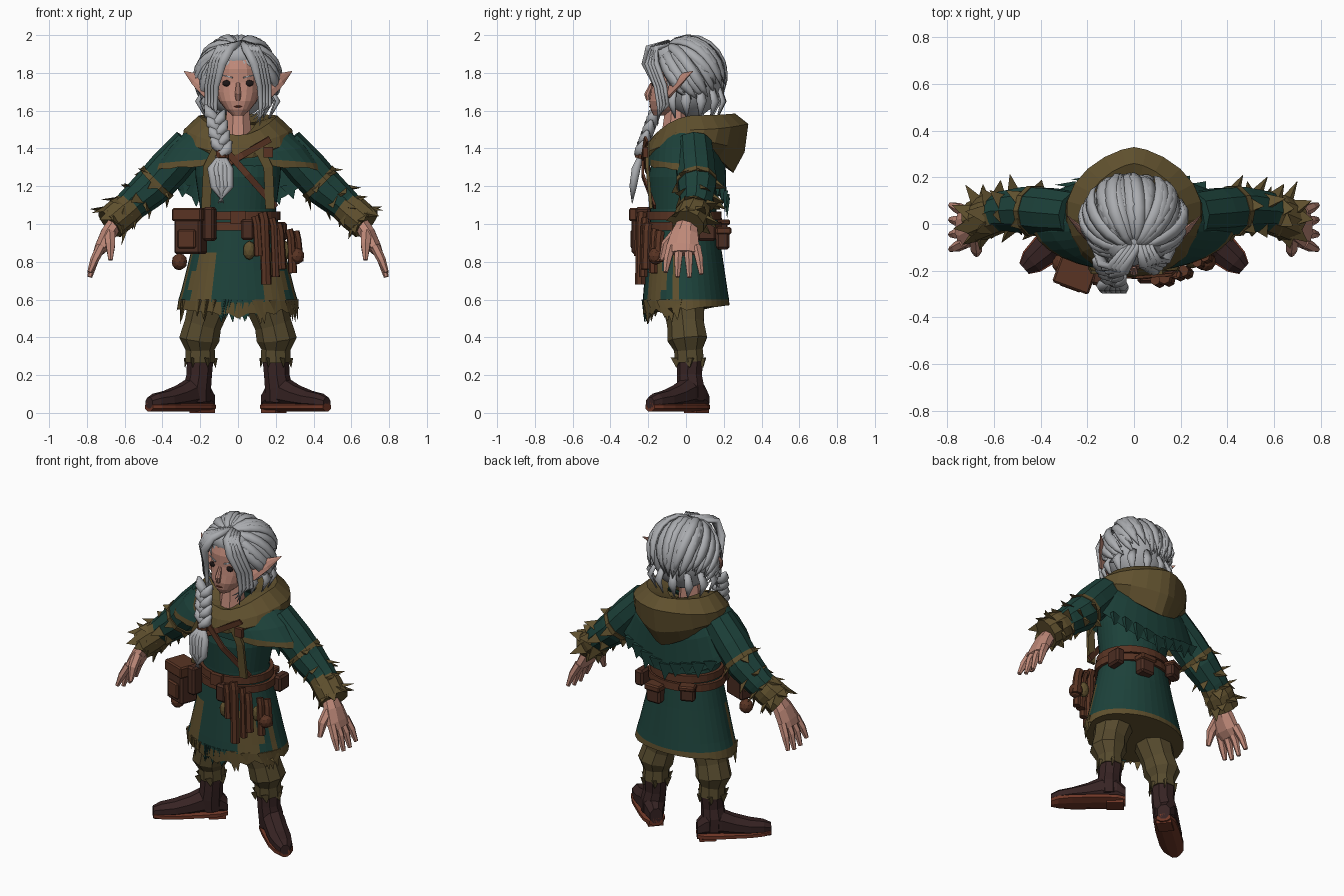
import bpy, bmesh, math, random
from mathutils import Vector, Matrix

random.seed(4)
if "Cube" in bpy.data.objects:
    bpy.data.objects.remove(bpy.data.objects["Cube"])


def material(name, *rgb):
    m = bpy.data.materials.new(name)
    m.use_nodes = True
    m.diffuse_color = (*rgb, 1)
    m.node_tree.nodes["Principled BSDF"].inputs["Base Color"].default_value = (*rgb, 1)
    return m


green = material("green cloth", .012, .054, .043)
olive = material("olive cloth", .115, .08, .027)
trouser = material("trouser cloth", .095, .07, .027)
silver = material("silver hair", .4, .41, .43)
skin = material("skin", .52, .25, .19)
leather = material("brown leather", .1, .034, .017)
dark = material("dark leather", .07, .026, .016)
boot = material("boot leather", .038, .017, .017)
sole = material("red sole", .16, .038, .02)
black = material("eye black", .012, .008, .008)


def finish(name, bm, *mats, smooth=False, rule=None, bevel=0):
    bmesh.ops.recalc_face_normals(bm, faces=bm.faces)
    if rule:
        for f in bm.faces:
            f.material_index = rule(f.calc_center_median())
    me = bpy.data.meshes.new(name)
    bm.to_mesh(me)
    bm.free()
    for m in mats:
        me.materials.append(m)
    ob = bpy.data.objects.new(name, me)
    bpy.context.collection.objects.link(ob)
    if smooth:
        me.shade_smooth()
    if bevel:
        mod = ob.modifiers.new("soft edges", 'BEVEL')
        mod.width = bevel


def loft(bm, rings, caps=True):
    """Join rings of points into a skin."""
    rows = [[bm.verts.new(p) for p in r] for r in rings]
    n = len(rows[0])
    for a, b in zip(rows, rows[1:]):
        for i in range(n):
            bm.faces.new((a[i], a[(i + 1) % n], b[(i + 1) % n], b[i]))
    if caps:
        bm.faces.new(rows[0])
        bm.faces.new(rows[-1])


def ring(w, yf, yb, zf, zs=None, zb=None, n=28, front=1, back=1, rag=0):
    """Level loop with its own front, side and back heights."""
    zs = zf if zs is None else zs
    zb = zf if zb is None else zb
    pts = []
    for i in range(n):
        t = math.tau * i / n
        s, c = math.sin(t), math.cos(t)
        x = w * math.copysign(abs(s) ** (front if c > 0 else back), s)
        z = zs + ((zf if c > 0 else zb) - zs) * c * c - random.random() * rag * (1 + c)
        pts.append((x, (yf + yb) / 2 - (yb - yf) / 2 * c, z))
    return pts


def sweep(bm, pts, radii, n=8, side=(0, 1, 0)):
    """Tube along a path, with round or (wide, thin) sections."""
    pts = [Vector(p) for p in pts]
    rings = []
    for i, (p, r) in enumerate(zip(pts, radii)):
        a, b = r if isinstance(r, tuple) else (r, r)
        t = (pts[min(i + 1, len(pts) - 1)] - pts[max(i - 1, 0)]).normalized()
        u = Vector(side)
        u = (u - t * u.dot(t)).normalized()
        v = t.cross(u)
        angles = [math.tau * (k + .5) / n for k in range(n)]
        rings.append([p + u * a * math.cos(q) + v * b * math.sin(q) for q in angles])
    loft(bm, rings)


def spike(bm, base, tip, w, side=(.3, .8, .5)):
    sweep(bm, [base, tip], [(w, w * .3), (.002, .001)], n=3, side=side)


def blob(bm, at, size, sub=2):
    m = Matrix.Translation(at) @ Matrix.Diagonal((*size, 1))
    bmesh.ops.create_icosphere(bm, subdivisions=sub, radius=1, matrix=m)


def box(bm, at, size, turn=0):
    m = Matrix.Translation(at) @ Matrix.Rotation(turn, 4, 'Z') @ Matrix.Diagonal((*size, 1))
    bmesh.ops.create_cube(bm, size=1, matrix=m)


# Head, neck and face
bm = bmesh.new()
loft(bm, [ring(*r, n=20, front=.8) for r in (
    (.03, -.172, -.09, 1.575), (.065, -.188, -.03, 1.605), (.1, -.195, .03, 1.65),
    (.118, -.188, .08, 1.7), (.12, -.183, .1, 1.75), (.12, -.185, .1, 1.82),
    (.1, -.165, .09, 1.89), (.04, -.1, .05, 1.93))])
sweep(bm, [(0, -.06, 1.41), (0, -.05, 1.64)], [.085, .06])
sweep(bm, [(0, -.18, 1.745), (0, -.205, 1.685), (0, -.2, 1.655)], [.01, .018, .012], side=(1, 0, 0))
finish("head", bm, skin)
bm = bmesh.new()
blob(bm, (0, -.191, 1.622), (.024, .006, .005))
finish("mouth", bm, sole)
for s, tag in ((1, "left"), (-1, "right")):
    bm = bmesh.new()
    blob(bm, (s * .06, -.172, 1.745), (.024, .01, .017))
    finish(tag + "_eye", bm, black)
    bm = bmesh.new()
    sweep(bm, [(s * .03, -.187, 1.775), (s * .09, -.16, 1.79)], [.006, .004], n=4)
    finish(tag + "_eyebrow", bm, silver)
    bm = bmesh.new()
    sweep(bm, [(s * .1, -.08, 1.69), (s * .15, -.08, 1.715), (s * .22, -.03, 1.765), (s * .285, .035, 1.808)],
          [(.04, .02), (.058, .016), (.038, .011), (.002, .002)], side=(0, .35, 1))
    finish(tag + "_ear", bm, skin)

# Hair: a cap under flat locks swept back from the parting to the nape
bm = bmesh.new()
blob(bm, (0, .03, 1.77), (.19, .165, .205), sub=3)
blob(bm, (0, -.065, 1.885), (.135, .115, .085))
tilt = Matrix.Rotation(.75, 3, 'X')
for k in range(60):
    phi = math.tau * k / 60
    near = min(phi, math.tau - phi)
    reach = .55 if near < .85 else 1.65 + .4 * (near - .85) + random.uniform(-.15, .15)
    lift, drift = random.uniform(.97, 1.1), random.uniform(-.3, .3)
    path = []
    for j in range(9):
        th, q = .08 + reach * j / 8, phi + drift * j / 8
        d = tilt @ Vector((math.sin(th) * math.sin(q), -math.sin(th) * math.cos(q), math.cos(th)))
        path.append(Vector((.207 * lift * d.x, .025 + .18 * lift * d.y, 1.77 + .212 * lift * d.z)))
    sweep(bm, path, [(.012, .008), (.02, .011), *[(.03, .014)] * 5, (.02, .01), (.002, .002)], n=6,
          side=tilt @ Vector((math.cos(phi), math.sin(phi), 0)))
# Locks parted over the forehead and hanging beside the cheeks
for s in (1, -1):
    for d in range(4):
        g = d * .016
        sweep(bm, [(.02 + s * g, -.09, 1.965 - g * .3), (s * (.045 + g), -.175 + g * .3 - (s < 0) * .025, 1.93),
                   (s * (.085 + g), -.205 + g - (s < 0) * .015, 1.85), (s * (.115 + g), -.16 + g, 1.73),
                   (s * (.12 + g), -.145 + g, 1.63), (s * (.115 - g), -.15, 1.52 + g)],
              [(.014, .012), (.028, .018), (.026, .016), (.017, .012), (.013, .01), .002], n=6, side=(1, 0, 0))
# Loose curls at the sides and back
for k in range(10):
    a = .9 + 4.4 * k / 9
    x, y = math.sin(a), -math.cos(a)
    sweep(bm, [(.17 * x, .03 + .15 * y, 1.72), (.215 * x, .03 + .175 * y, 1.65), (.17 * x, .03 + .14 * y, 1.56)],
          [(.02, .012), (.03, .014), .003], n=6, side=(-y, x, 0))
finish("hair", bm, silver, smooth=True)

# Braid, its tie and its loose end
bm = bmesh.new()
for k in range(8):
    f, s = k / 7, 1 if k % 2 else -1
    x, y, z = -.125 + .04 * f, -.165 - .07 * f, 1.59 - .19 * f
    sweep(bm, [(x + s * .048, y + .012, z + .04), (x + s * .03, y, z), (x, y - .008, z - .03), (x - s * .03, y + .005, z - .05)],
          [.008, (.034, .03), (.032, .028), .01], n=7)
for d in range(5):
    x = -.085 + (d - 2) * .02
    sweep(bm, [(-.085, -.235, 1.37), (x * 1.1, -.265, 1.29), (x, -.28, 1.2), (-.075 - d * .008, -.285, 1.11 + d % 2 * .04)],
          [.014, .026, .022, .002], n=6)
finish("braid", bm, silver, smooth=True)
bm = bmesh.new()
sweep(bm, [(-.083, -.23, 1.385), (-.083, -.24, 1.345)], [.036, .034])
finish("braid_tie", bm, leather)

# Tunic with olive hem, side seams and front patches
bm = bmesh.new()
loft(bm, [ring(*r, n=40) for r in (
    (.14, -.09, .12, 1.4), (.23, -.17, .17, 1.37), (.225, -.2, .19, 1.25), (.2, -.19, .16, 1.08),
    (.215, -.19, .17, 1), (.25, -.205, .19, .85), (.275, -.215, .205, .75), (.3, -.225, .22, .65))]
    + [ring(.315, -.23, .228, .585, .6, .6, n=40), ring(.325, -.225, .23, .545, .565, .57, n=40, rag=.03)])


def tunic_colour(c):
    if c.z < .59:
        return 1
    patch = c.y < -.05 and .12 < abs(c.x) < (.26 if c.z < .7 else .2) and c.z < .8
    seam = abs(c.y + .06) < .022 and c.z < .9
    return int(patch or seam)


finish("tunic", bm, green, olive, rule=tunic_colour)
for name, low, high, tips, mat in (("hem_tatters", .35, 1.4, (.47, .53), olive), ("front_tatters", 0, .4, (.48, .52), green)):
    bm = bmesh.new()
    for k in range(14):
        a = random.uniform(low, high) * (1 if k % 2 else -1)
        x, y = .31 * math.sin(a), -.22 * math.cos(a)
        spike(bm, (x, y, .6), (x * 1.04, y, random.uniform(*tips)), .05, side=(-y, x, 0))
    finish(name, bm, mat)

# Shoulder mantle, with a trimmed edge and a long back
bm = bmesh.new()
loft(bm, [ring(.14, -.09, .13, 1.42, 1.5, 1.5, n=32), ring(.28, -.18, .19, 1.4, 1.485, 1.42, n=32),
          ring(.36, -.2, .21, 1.37, 1.41, 1.3, n=32), ring(.425, -.205, .215, 1.345, 1.32, 1.13, n=32),
          ring(.44, -.205, .215, 1.32, 1.29, 1.08, n=32, rag=.012)], caps=False)
finish("mantle", bm, green, olive, rule=lambda c: int(c.y < .1 and c.z < 1.34 and abs(c.x) > .2))
bm = bmesh.new()
for k in range(9):
    x = (k - 4) * .07
    y = .218 * math.sqrt(1 - (x / .44) ** 2)
    spike(bm, (x, y, 1.14 + abs(x) * .25), (x * 1.05, y, random.uniform(1.02, 1.07) + abs(x) * .3), .06, side=(1, 0, 0))
finish("mantle_tatters", bm, green)

# Lowered hood, pointed behind and wrapped over the chest
bm = bmesh.new()
loft(bm, [ring(*r, n=22, back=1.35) for r in (
    (.1, -.12, .13, 1.46, 1.54, 1.53), (.21, -.17, .26, 1.47, 1.575, 1.585), (.29, -.21, .33, 1.42, 1.5, 1.53),
    (.3, -.228, .31, 1.37, 1.44, 1.38), (.26, -.225, .25, 1.345, 1.41, 1.27), (.16, -.14, .14, 1.36, 1.4, 1.35))], caps=False)
finish("hood", bm, olive)

# Lapels, chest straps and buckle
bm = bmesh.new()
for s in (1, -1):
    sweep(bm, [(s * .1, -.205, 1.42), (s * .16, -.205, 1.3), (s * .17, -.185, 1.08)], [(.035, .012)] * 3, n=4, side=(1, 0, 0))
finish("lapels", bm, olive)
bm = bmesh.new()
for a, b in (((-.1, -.225, 1.43), (.2, -.165, 1.09)), ((.17, -.21, 1.45), (-.12, -.2, 1.28))):
    mid = ((a[0] + b[0]) / 2, -.23, (a[2] + b[2]) / 2)
    sweep(bm, [a, mid, b], [(.024, .009)] * 3, n=4, side=(1, 0, 1))
box(bm, (.16, -.215, 1.38), (.05, .025, .055))
finish("chest_straps", bm, leather)

# Belts
bm = bmesh.new()
for low, w in ((1.02, .225), (.965, .24)):
    loft(bm, [ring(w - .02, -.19, .17, low), ring(w, -.212, .19, low), ring(w, -.21, .187, low + .045),
              ring(w - .02, -.19, .16, low + .045)], caps=False)
box(bm, (0, -.215, 1.035), (.08, .03, .07))
finish("belts", bm, leather)

# Pouches, bottles and scroll tubes hung from the belts
bm = bmesh.new()
for at, size, turn in (((-.25, -.21, .955), (.15, .12, .23), -.35), ((-.15, -.225, 1), (.06, .08, .18), -.2),
                       ((.08, .195, .92), (.1, .07, .11), 0), ((-.14, .18, .97), (.09, .06, .09), .4),
                       ((.23, .11, .96), (.06, .1, .1), 0), ((.05, -.225, .97), (.07, .06, .11), 0)):
    box(bm, at, size, turn)
finish("pouches", bm, dark, bevel=.012)
bm = bmesh.new()
for at, size, turn in (((-.25, -.21, 1.05), (.165, .14, .07), -.35), ((-.27, -.265, .92), (.1, .03, .1), -.35),
                       ((.08, .2, .965), (.11, .08, .04), 0), ((-.14, .185, 1.01), (.1, .07, .03), .4)):
    box(bm, at, size, turn)
finish("pouch_flaps", bm, leather, bevel=.008)
bm = bmesh.new()
for x, top, low, r in ((.1, 1.04, .83, .022), (.14, 1.06, .68, .026), (.19, 1.03, .72, .02),
                       (.22, 1, .76, .025), (.28, .97, .74, .022), (.31, .96, .8, .026)):
    y = -.25 * math.sqrt(1 - (x / .37) ** 2)
    sweep(bm, [(x - .01, y, top), (x, y - .005, top - .04), (x + .01, y - .01, low)], [r, r, r * 1.1], n=7)
for at in ((-.31, -.17, .8), (.31, -.16, .83)):
    blob(bm, at, (.042, .042, .045))
finish("hanging_tools", bm, leather)
bm = bmesh.new()
for x in (.06, .25):
    blob(bm, (x, -.235 + x * .3, .86), (.034, .03, .05))
finish("herb_bags", bm, olive)

for s, tag in ((1, "left"), (-1, "right")):
    def P(x, y, z):
        return Vector((s * x, y, z))

    # Sleeve with wraps, ragged cuff and tatters
    bm = bmesh.new()
    arm = [P(.25, .04, 1.42), P(.36, .05, 1.3), P(.46, .06, 1.19), P(.56, .055, 1.105), P(.63, .035, 1.045)]
    sweep(bm, arm, [.1, .108, .104, .088, .08], n=10)
    finish(tag + "_sleeve", bm, green)
    bm = bmesh.new()
    sweep(bm, [P(.56, .05, 1.1), P(.61, .04, 1.06), P(.68, .01, 1)], [.084, .092, .09], n=10)
    sweep(bm, [P(.42, .055, 1.23), P(.44, .057, 1.21)], [.112, .112], n=10)
    axis = P(.7, -.1, -.65).normalized()
    for c, r, count in ((P(.43, .055, 1.22), .1, 6), (P(.52, .055, 1.14), .085, 6), (P(.59, .045, 1.08), .085, 7), (P(.65, .02, 1.025), .085, 9)):
        for k in range(count):
            q = math.tau * (k + random.random() * .6) / count
            out = Vector((0, 1, 0)) * math.cos(q) + axis.cross(Vector((0, 1, 0))) * math.sin(q)
            reach = random.uniform(.015, .045) + .04 * max(out.y, 0)
            spike(bm, c + out * r * .88, c + out * (r + reach) + axis * random.uniform(.01, .07), .05, side=axis.cross(out))
    finish(tag + "_cuff", bm, olive)

    # Hand with four spread fingers and a thumb
    bm = bmesh.new()
    sweep(bm, [P(.64, .01, 1.02), P(.685, -.005, .95), P(.72, -.015, .88), P(.745, -.015, .845)],
          [(.05, .042), (.075, .045), (.092, .04), (.08, .026)], n=8)
    for k, tip in enumerate((.745, .72, .718, .735)):
        y = -.08 + k * .045
        sweep(bm, [P(.725, y, .88), P(.76, y * 1.25 + .002, .81), P(.785, y * 1.4 + .004, tip)], [.026, .023, .013], n=6)
    sweep(bm, [P(.68, -.05, .95), P(.675, -.105, .89), P(.675, -.13, .81)], [.032, .028, .013], n=6, side=(1, 0, 0))
    finish(tag + "_hand", bm, skin)

    # Baggy trouser leg gathered over the boot
    bm = bmesh.new()
    sweep(bm, [P(.12, -.01, .72), P(.15, -.01, .58), P(.185, 0, .47), P(.205, .01, .39), P(.2, .015, .335), P(.2, .02, .27)],
          [.115, .115, .1, .108, .078, .08], n=9)
    for k in range(6):
        a = math.tau * k / 6
        off = P(.075 * math.cos(a), .075 * math.sin(a), 0)
        spike(bm, P(.2, .02, .29) + off, P(.2, .02, .24) + off * 1.08, .04)
    finish(tag + "_trouser_leg", bm, trouser)

    # Turned-out boot and sole
    fore, across = P(.75, -.66, 0), P(.66, .75, 0)
    shape = ((-.1, .04, .1), (-.05, .062, .16), (.04, .068, .17), (.12, .068, .13), (.21, .068, .1), (.29, .055, .085), (.335, .03, .065))

    def slab(bm, grow, low, top):
        rows = []
        for d, w, h in shape:
            high = top or low + h
            mid, half = (high + low) / 2, (high - low) / 2
            rows.append([P(.22, .03, mid + half * math.sin(q)) + fore * d + across * w * grow * math.cos(q)
                         for q in (math.tau * (k + .5) / 8 for k in range(8))])
        loft(bm, rows)

    bm = bmesh.new()
    slab(bm, 1, .02, None)
    sweep(bm, [P(.2, .025, .3), P(.205, .02, .2), P(.215, .025, .14), P(.215, .03, .06)], [.072, .068, .074, .07], n=9)
    finish(tag + "_boot", bm, boot)
    bm = bmesh.new()
    slab(bm, 1.12, .006, .058)
    box(bm, P(.19, .055, .02), (.1, .09, .04), -s * .72)
    finish(tag + "_sole", bm, sole)
